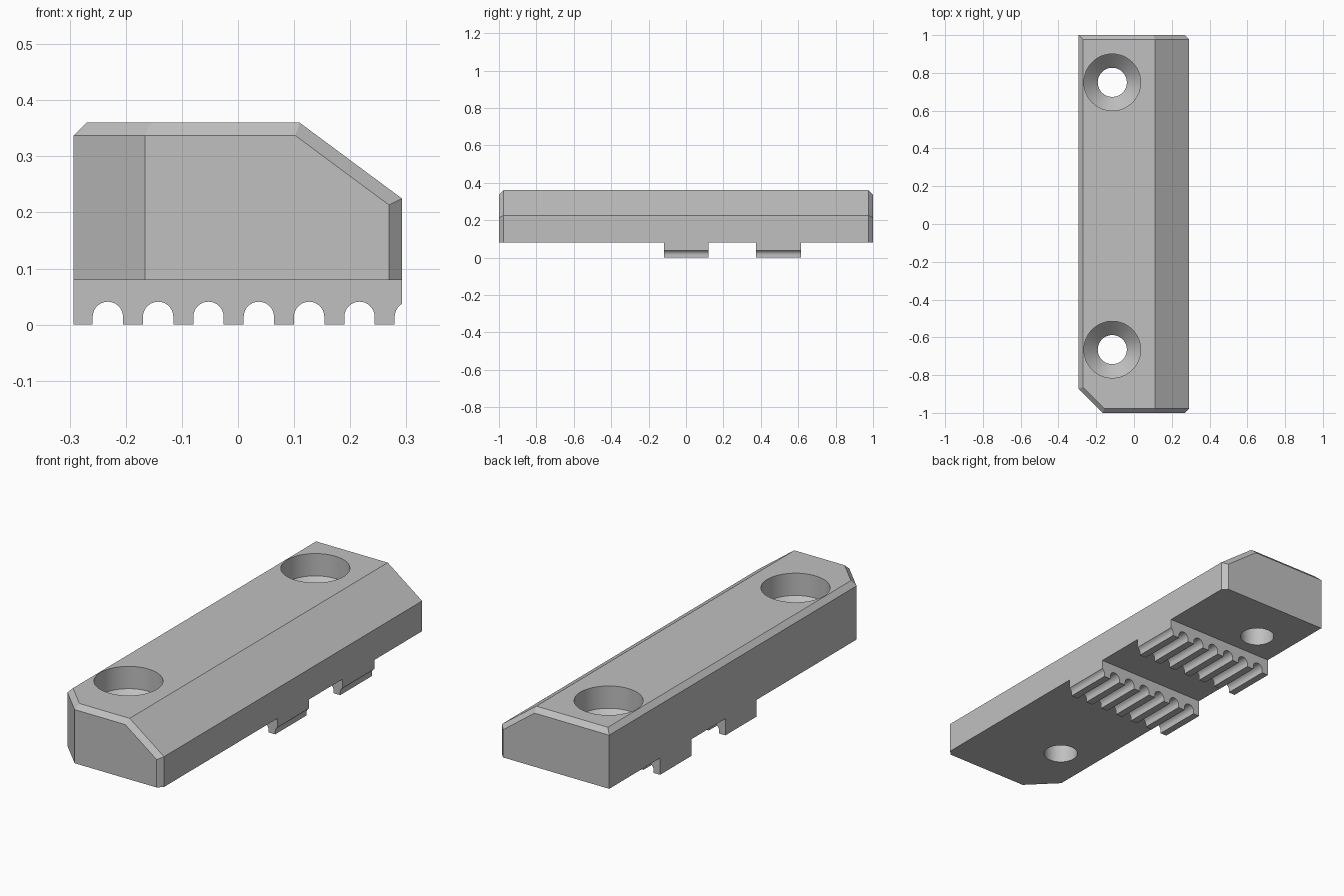
import bpy, bmesh, math
from mathutils import Vector

if "Cube" in bpy.data.objects:
    bpy.data.objects.remove(bpy.data.objects["Cube"], do_unlink=True)

grey = bpy.data.materials.new("plain grey")
grey.use_nodes = True
colour = (0.53, 0.53, 0.53, 1)
grey.diffuse_color = colour
grey.node_tree.nodes["Principled BSDF"].inputs["Base Color"].default_value = colour

LEFT, RIGHT, BASE, TOP = -0.293, 0.292, 0.08, 0.36


def make_object(name, bm):
    bmesh.ops.recalc_face_normals(bm, faces=bm.faces)
    mesh = bpy.data.meshes.new(name)
    bm.to_mesh(mesh)
    bm.free()
    mesh.materials.append(grey)
    obj = bpy.data.objects.new(name, mesh)
    bpy.context.collection.objects.link(obj)
    return obj


def slice_off(bm, normal, dist):
    """Keep only the side where normal . p <= dist, and cap the cut."""
    bmesh.ops.bisect_plane(bm, geom=bm.verts[:] + bm.edges[:] + bm.faces[:], dist=1e-6,
                           plane_co=normal * (dist / normal.length_squared),
                           plane_no=normal, clear_outer=True)
    bmesh.ops.holes_fill(bm, edges=[e for e in bm.edges if e.is_boundary])


def side(a, b, axis):
    """Outward plane through two points, parallel to the given axis."""
    a, b = Vector(a), Vector(b)
    n = (b - a).cross(Vector(axis)).normalized()
    if n.dot(a) < 0:
        n.negate()
    return n, n.dot(a)


# Bar: a block trimmed by its sloped side, clipped corner and chamfers
bm = bmesh.new()
bmesh.ops.create_cube(bm, size=1)
for v in bm.verts:
    v.co = (RIGHT if v.co.x > 0 else LEFT, math.copysign(1, v.co.y),
            TOP if v.co.z > 0 else BASE)
planes = {
    "top": (Vector((0, 0, 1)), TOP),
    "left": (Vector((-1, 0, 0)), -LEFT),
    "right": (Vector((1, 0, 0)), RIGHT),
    "front": (Vector((0, -1, 0)), 1),
    "back": (Vector((0, 1, 0)), 1),
    "slope": side((0.11, 0, TOP), (RIGHT, 0, 0.225), (0, 1, 0)),
    "corner": side((LEFT, -0.873, 0), (-0.166, -1, 0), (0, 0, 1)),
}
slice_off(bm, *planes["slope"])
slice_off(bm, *planes["corner"])
for a, b in (("top", "left"), ("top", "corner"), ("top", "front"), ("top", "back"),
             ("slope", "front"), ("slope", "back"), ("right", "front"), ("right", "back")):
    (n1, d1), (n2, d2) = planes[a], planes[b]
    slice_off(bm, n1 + n2, d1 + d2 - 0.023)
bar = make_object("clamp_bar", bm)


def tooth_profile():
    """Underside comb with round-topped grooves, as x, z points."""
    radius, spring, steps = 0.027, 0.014, 20
    pts = [(RIGHT, BASE), (LEFT, BASE), (LEFT, 0)]
    for k in range(7):
        cx = -0.232 + 0.0897 * k
        pts.append((cx - radius, 0))
        for i in range(steps + 1):
            t = math.pi * (1 - i / steps)
            x = cx + radius * math.cos(t)
            if x >= RIGHT:
                pts.append((RIGHT, spring + math.sqrt(radius ** 2 - (RIGHT - cx) ** 2)))
                return pts
            pts.append((x, spring + radius * math.sin(t)))
        pts.append((cx + radius, 0))
    return pts


def toothed_pad(name, y0, y1):
    bm = bmesh.new()
    face = bm.faces.new([bm.verts.new((x, y0, z)) for x, z in tooth_profile()])
    out = bmesh.ops.extrude_face_region(bm, geom=[face])
    verts = [g for g in out["geom"] if isinstance(g, bmesh.types.BMVert)]
    bmesh.ops.translate(bm, verts=verts, vec=(0, y1 - y0, 0))
    return make_object(name, bm)


def screw_cutter(name, x, y):
    """Straight bore, cone seat and wide head recess, turned about z."""
    bm = bmesh.new()
    profile = [(0.077, 0), (0.077, 0.18), (0.15, 0.253), (0.15, 0.45)]
    n = 64
    rings = [[bm.verts.new((x + r * math.cos(math.tau * i / n),
                            y + r * math.sin(math.tau * i / n), z)) for i in range(n)]
             for r, z in profile]
    for lo, hi in zip(rings, rings[1:]):
        for i in range(n):
            j = (i + 1) % n
            bm.faces.new((lo[i], lo[j], hi[j], hi[i]))
    bm.faces.new(rings[0])
    bm.faces.new(rings[-1])
    return make_object(name, bm)


# Join the two toothed pads and cut the two screw holes
tools = [(toothed_pad("front_pad", -0.117, 0.12), "UNION"),
         (toothed_pad("rear_pad", 0.375, 0.615), "UNION"),
         (screw_cutter("front_screw_cutter", -0.115, -0.665), "DIFFERENCE"),
         (screw_cutter("rear_screw_cutter", -0.115, 0.75), "DIFFERENCE")]
for tool, operation in tools:
    mod = bar.modifiers.new(tool.name, "BOOLEAN")
    mod.operation, mod.object, mod.solver = operation, tool, "EXACT"
    tool.hide_render = True

bpy.ops.object.select_all(action="DESELECT")
bar.select_set(True)
bpy.context.view_layer.objects.active = bar
for mod in list(bar.modifiers):
    bpy.ops.object.modifier_apply(modifier=mod.name)
for tool, _ in tools:
    bpy.data.objects.remove(tool, do_unlink=True)
bpy.ops.object.shade_smooth_by_angle(angle=math.radians(25))
